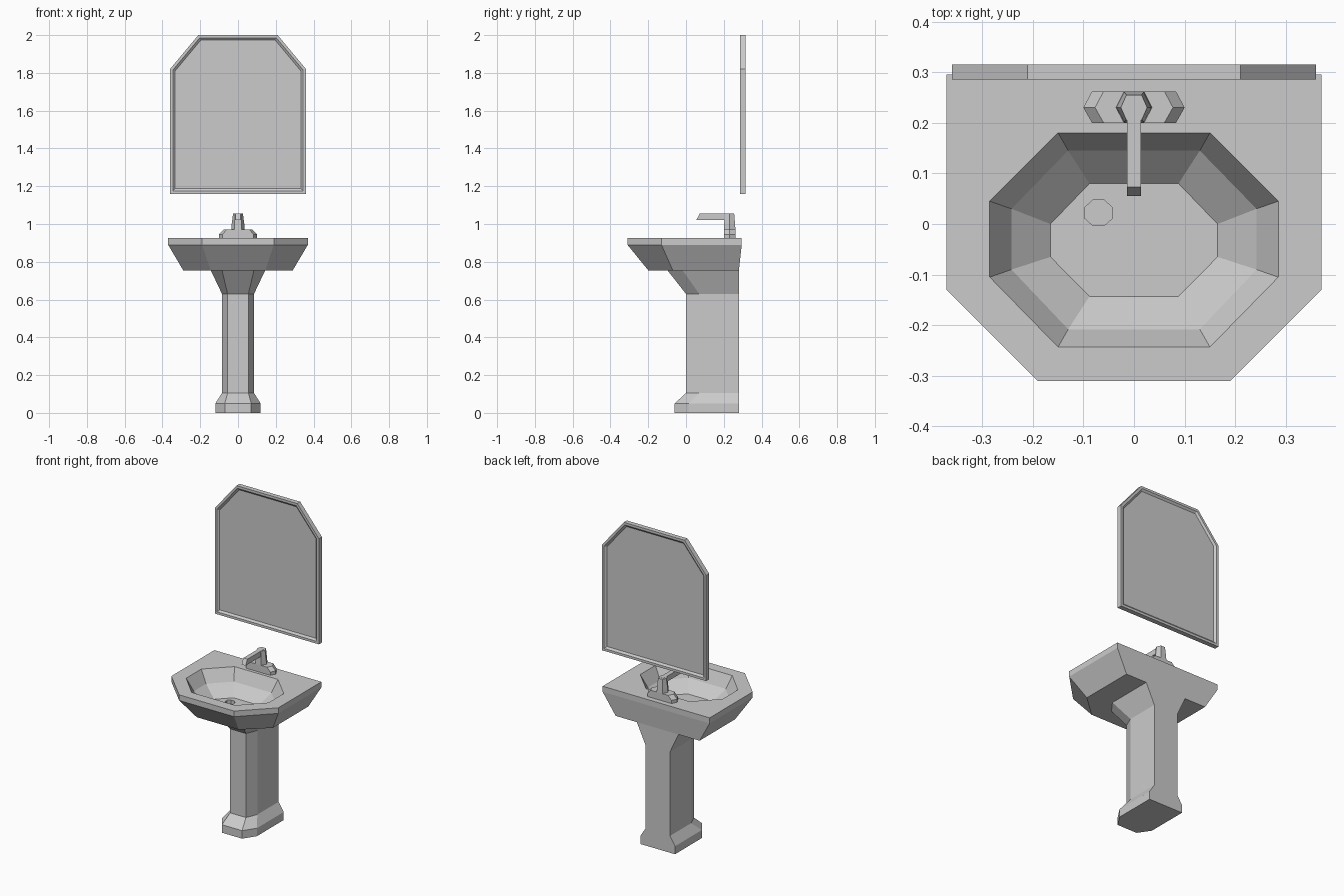
import bpy
import bmesh
from math import cos, sin, radians

default_cube = bpy.data.objects.get("Cube")
if default_cube:
    bpy.data.objects.remove(default_cube, do_unlink=True)

# One plain grey for every part
grey = bpy.data.materials.new("light_grey_ceramic")
grey.use_nodes = True
colour = (0.6, 0.6, 0.6, 1)
grey.diffuse_color = colour
grey.node_tree.nodes["Principled BSDF"].inputs["Base Color"].default_value = colour


def mirrored(half):
    """Close a right-hand half outline with its mirror image."""
    return half + [(-x, v) for x, v in reversed(half)]


def level(half, z):
    """Horizontal symmetric ring at one height."""
    return [(x, y, z) for x, y in mirrored(half)]


def upright(half, y):
    """Vertical symmetric ring at one depth."""
    return [(x, y, z) for x, z in mirrored(half)]


def loft(name, rings):
    """Bridge successive rings with quads and cap both ends."""
    bm = bmesh.new()
    loops = [[bm.verts.new(p) for p in ring] for ring in rings]
    count = len(loops[0])
    for lower, upper in zip(loops, loops[1:]):
        for i in range(count):
            j = (i + 1) % count
            bm.faces.new((lower[i], lower[j], upper[j], upper[i]))
    bm.faces.new(loops[0])
    bm.faces.new(loops[-1])
    bmesh.ops.recalc_face_normals(bm, faces=bm.faces)
    mesh = bpy.data.meshes.new(name)
    bm.to_mesh(mesh)
    bm.free()
    mesh.materials.append(grey)
    obj = bpy.data.objects.new(name, mesh)
    bpy.context.collection.objects.link(obj)
    return obj


# Pedestal: flat back, chamfered front, spreading at foot and neck
def pedestal_ring(side, front_width, chamfer_y, front_y, z):
    half = [(side, 0.28), (side, chamfer_y), (front_width, front_y)]
    return level(half, z)


loft("pedestal", [
    pedestal_ring(0.12, 0.07, 0.015, -0.06, 0),
    pedestal_ring(0.12, 0.07, 0.015, -0.06, 0.05),
    pedestal_ring(0.085, 0.055, 0.07, 0, 0.105),
    pedestal_ring(0.085, 0.055, 0.07, 0, 0.63),
    pedestal_ring(0.145, 0.085, -0.02, -0.1, 0.757),
])


# Basin: outer shell, rim, bowl and drain hole in one continuous skin
def drain_ring(z):
    angles = [radians(67.5 - 45 * i) for i in range(8)]
    return [(-0.07 + 0.03 * cos(a), 0.022 + 0.027 * sin(a), z) for a in angles]


underside = [(0.29, 0.28), (0.29, 0.045), (0.29, -0.07), (0.145, -0.2)]
rim = [(0.37, 0.295), (0.37, 0.045), (0.37, -0.13), (0.19, -0.31)]
opening = [(0.15, 0.18), (0.285, 0.045), (0.285, -0.105), (0.15, -0.243)]
bowl_middle = [(0.13, 0.145), (0.242, 0.03), (0.242, -0.09), (0.13, -0.208)]
bowl_floor = [(0.088, 0.08), (0.165, 0), (0.165, -0.065), (0.088, -0.143)]
loft("basin", [
    level(underside, 0.755),
    level(rim, 0.89),
    level(rim, 0.925),
    level(opening, 0.925),
    level(bowl_middle, 0.85),
    level(bowl_floor, 0.785),
    drain_ring(0.785),
    drain_ring(0.763),
])


# Tap: stretched hexagon base, tapering stem and flat spout
def tap_ring(tip, shoulder, z, front=0.2, back=0.262):
    return level([(shoulder, back), (tip, 0.23), (shoulder, front)], z)


loft("tap_base", [
    tap_ring(0.1, 0.083, 0.92),
    tap_ring(0.1, 0.083, 0.945),
    tap_ring(0.077, 0.06, 0.97),
])
loft("tap_stem", [
    tap_ring(0.036, 0.02, 0.965),
    tap_ring(0.034, 0.019, 0.995, 0.202, 0.26),
    tap_ring(0.026, 0.015, 1.055, 0.205, 0.255),
])
spout_width = 0.014
loft("tap_spout", [
    level([(spout_width, 0.24), (spout_width, 0.055)], 1.022),
    level([(spout_width, 0.24), (spout_width, 0.073)], 1.056),
])


# Mirror: cut-corner frame with a recessed pane on both faces
def frame_ring(inset, y):
    half = [
        (0.36 - inset, 1.16 + inset),
        (0.36 - inset, 1.82 - 0.36 * inset),
        (0.21 - 0.47 * inset, 2 - inset),
    ]
    return upright(half, y)


front, back, recess = 0.285, 0.315, 0.01
lip, pane = 0.015, 0.027
loft("wall_mirror", [
    frame_ring(pane, back - recess),
    frame_ring(lip, back),
    frame_ring(0, back),
    frame_ring(0, front),
    frame_ring(lip, front),
    frame_ring(pane, front + recess),
])
